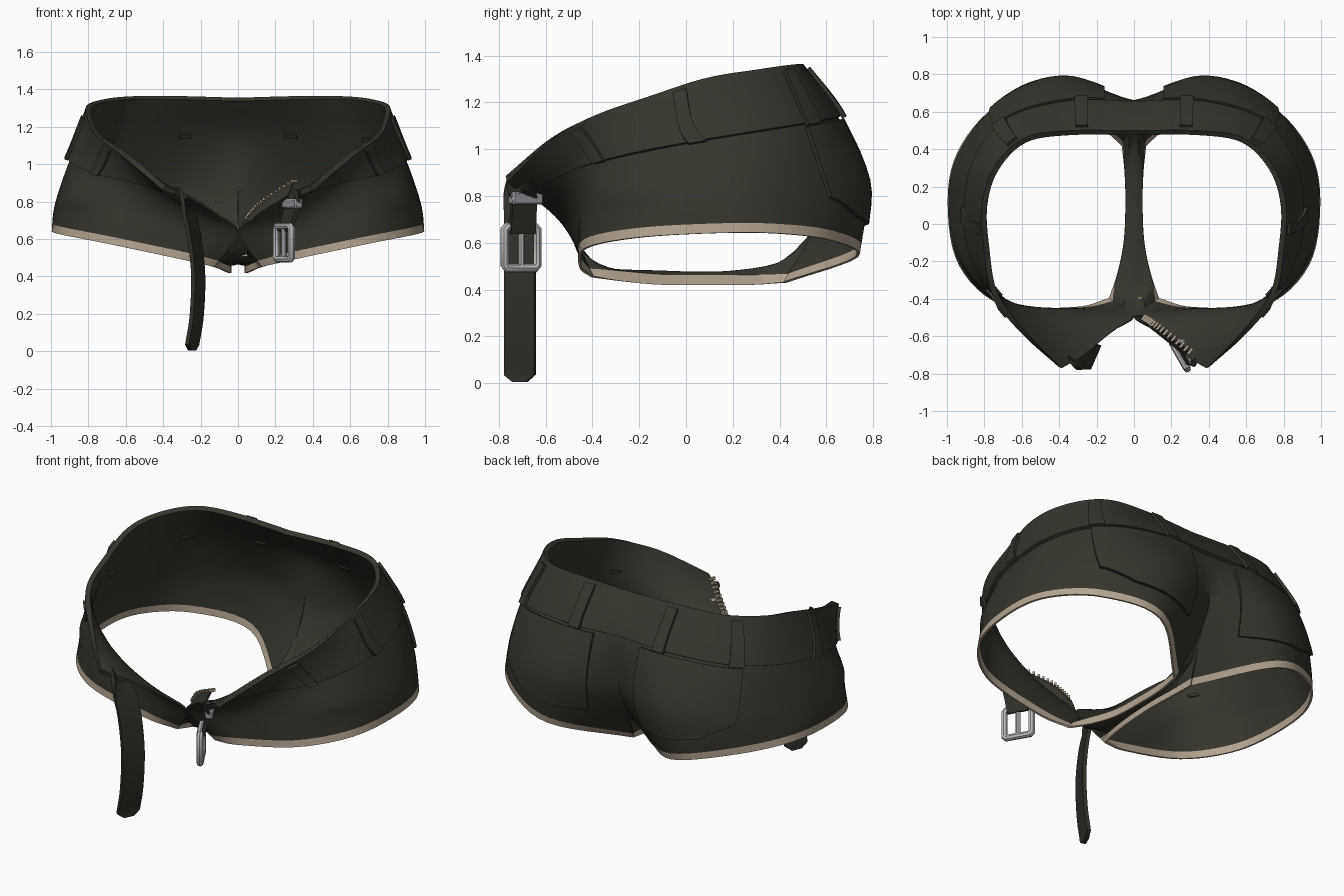
import bpy, bmesh, math
from mathutils import Vector, Matrix

cube = bpy.data.objects.get("Cube")
if cube:
    bpy.data.objects.remove(cube)


def material(name, r, g, b):
    m = bpy.data.materials.new(name)
    m.use_nodes = True
    m.diffuse_color = (r, g, b, 1)
    bsdf = m.node_tree.nodes["Principled BSDF"]
    bsdf.inputs["Base Color"].default_value = (r, g, b, 1)
    bsdf.inputs["Roughness"].default_value = 0.8
    return m


CLOTH = material("dark olive cloth", 0.036, 0.035, 0.026)
LEATHER = material("dark strap", 0.03, 0.03, 0.023)
HEM = material("tan frayed hem", 0.46, 0.375, 0.285)
STEEL = material("buckle steel", 0.5, 0.5, 0.5)
CLASP = material("clasp steel", 0.31, 0.31, 0.34)
HEM_WIDTH = 0.041


def spline(points, t):
    """Point on a smooth curve through the points, t counted in points."""
    pts = [Vector(p) for p in points]
    last = len(pts) - 1
    i = max(0, min(int(t), last - 1))
    f = t - i
    b, c = pts[i], pts[i + 1]
    a = pts[i - 1] if i > 0 else b * 2 - c
    d = pts[i + 2] if i + 2 <= last else c * 2 - b
    return b + f * 0.5 * (c - a + f * (2 * a - 5 * b + 4 * c - d + f * (3 * (b - c) + d - a)))


def span(a, b, n):
    return [a + (b - a) * i / n for i in range(n + 1)]


def finish(ob):
    """Apply modifiers and smooth, keeping sharp edges."""
    bpy.ops.object.select_all(action='DESELECT')
    ob.select_set(True)
    bpy.context.view_layer.objects.active = ob
    bpy.ops.object.convert(target='MESH')
    bpy.ops.object.shade_smooth_by_angle(angle=math.radians(40))
    return ob


def sheet(name, rows, mats, thick, mirror=True):
    """Cloth sheet from rows of points; a second material colours the last row."""
    bm = bmesh.new()
    grid = [[bm.verts.new(p) for p in row] for row in rows]
    for j in range(len(grid) - 1):
        for i in range(len(grid[j]) - 1):
            f = bm.faces.new((grid[j][i], grid[j + 1][i], grid[j + 1][i + 1], grid[j][i + 1]))
            if j == len(grid) - 2:
                f.material_index = len(mats) - 1
    me = bpy.data.meshes.new(name)
    bm.to_mesh(me)
    bm.free()
    for m in mats:
        me.materials.append(m)
    ob = bpy.data.objects.new(name, me)
    bpy.context.collection.objects.link(ob)
    if mirror:
        ob.modifiers.new("mirror", 'MIRROR')
    solid = ob.modifiers.new("thickness", 'SOLIDIFY')
    solid.thickness = thick
    solid.offset = 0
    return finish(ob)


# Horizontal guide lines of the left half, from the fly round to the back seam
waist = [(.39, -.77, .88), (.59, -.57, 1.05), (.735, -.37, 1.15), (.78, -.12, 1.23), (.79, .1, 1.3),
         (.73, .29, 1.33), (.58, .44, 1.35), (.34, .48, 1.35), (0, .48, 1.34)]
band_seam = [(.27, -.7, .83), (.5, -.52, .9), (.72, -.38, .94), (.84, -.2, .98), (.885, 0, 1.02),
             (.855, .3, 1.07), (.68, .54, 1.11), (.35, .64, 1.13), (0, .635, 1.14)]
hip = [(.11, -.57, .73), (.4, -.48, .77), (.72, -.4, .81), (.9, -.22, .83), (.95, .05, .85),
       (.92, .32, .87), (.72, .61, .88), (.37, .76, .88), (0, .65, .88)]
thigh = [(0, -.49, .63), (.3, -.46, .64), (.7, -.42, .7), (.92, -.2, .74), (.98, .1, .75),
         (.93, .36, .76), (.73, .63, .75), (.4, .76, .7), (0, .58, .7)]
leg_hem = [(.13, -.4, .455), (.32, -.45, .495), (.7, -.43, .575), (.93, -.22, .62), (.99, .1, .64),
           (.94, .38, .64), (.74, .62, .61), (.42, .73, .54), (.06, .42, .43)]
GUIDES = (waist, band_seam, hip, thigh, leg_hem)
END = len(waist) - 1
BOTTOM = len(GUIDES) - 1


def skin(u, v, lift=0.0):
    """Point of the garment; u runs front to back, v runs waist to hem."""
    def at(a, b):
        return spline([spline(g, a) for g in GUIDES], b)
    p = at(u, v)
    if lift:
        e = 0.02
        normal = (at(u, v + e) - at(u, v - e)).cross(at(u + e, v) - at(u - e, v))
        p = p + normal.normalized() * lift
    return p


def patch(name, us, vs, lift, thick, slant=0.0):
    rows = [[skin(u + slant * (v - 1), v, lift) for u in us] for v in vs]
    return sheet(name, rows, (CLOTH,), thick)


# Main body with an even frayed hem, and the waistband over it
around = span(0, END, 48)
hem_start = [BOTTOM - HEM_WIDTH / (spline(leg_hem, u) - spline(thigh, u)).length for u in around]
body = [[skin(u, h * k) for u, h in zip(around, hem_start)] for k in span(0, 1, 18)]
body.append([skin(u, BOTTOM) for u in around])
sheet("shorts_body", body, (CLOTH, HEM), 0.012)
patch("waistband", around, span(0, 1, 5), 0.014, 0.02)

# Crotch strip joining front and back; its hem hangs upright and meets the body at both ends
UP = Vector((0, 0, 1))
centre = [thigh[0], (0, -.4, .5), (0, -.1, .475), (0, .2, .475), (0, .44, .53), thigh[-1]]
inseam = [leg_hem[0], (.085, -.27, .435), (.05, -.1, .42), (.04, .1, .42), (.045, .28, .42), leg_hem[-1]]
steps = span(0, len(centre) - 1, 24)
edge = [spline(inseam, t) for t in steps]
middle_line = [spline(centre, t) for t in steps]
fold = []
for p, q, k in zip(edge, middle_line, span(-1, 1, 24)):
    fold.append(p + UP.lerp((q - p).normalized(), k ** 6) * HEM_WIDTH)
halfway = [a.lerp(b, .5) for a, b in zip(middle_line, fold)]
sheet("crotch_strip", [middle_line, halfway, fold, edge], (CLOTH, HEM), 0.012)


# Back pockets, the outer bottom corner cut off
def pocket_point(s, t):
    bottom = 2.65 + .45 * min(1, s * 3)
    return skin(5.8 + .1 * t + (1.75 - .1 * t) * s, 1.06 + t * (bottom - 1.06), 0.015)


sheet("back_pocket", [[pocket_point(s, t) for s in span(0, 1, 12)] for t in span(0, 1, 8)],
      (CLOTH,), 0.02)

# Belt loops with their stitched backs inside the band
for name, u, half, slant in (("front", 2.15, .12, .65), ("side", 4.15, .13, .75),
                             ("rear", 5.9, .13, .15), ("back", 7.2, .1, 0)):
    width = span(u - half, u + half, 3)
    patch(name + "_belt_loop", width, span(0.1, 1.05, 6), 0.03, 0.02, slant)
    patch(name + "_loop_tack", width, (0.86, 0.96), -0.009, 0.012, slant)

# Fly placket on the left side
fly = [thigh[0], hip[0], band_seam[0]]
zip_line = [(.04, -.49, .7), (.13, -.55, .8), (.3, -.68, .91)]
ts = span(0, 2, 10)
sheet("zip_placket", [[spline(g, t) for t in ts] for g in (fly, zip_line)], (CLOTH,), 0.01, False)


def boxes(name, items, mat, bevel):
    bm = bmesh.new()
    for place, size, turn in items:
        m = Matrix.Translation(place) @ Matrix.Rotation(turn, 4, 'Z') @ Matrix.Diagonal((*size, 1))
        bmesh.ops.create_cube(bm, size=1, matrix=m)
    me = bpy.data.meshes.new(name)
    bm.to_mesh(me)
    bm.free()
    me.materials.append(mat)
    ob = bpy.data.objects.new(name, me)
    bpy.context.collection.objects.link(ob)
    if bevel:
        ob.modifiers.new("bevel", 'BEVEL').width = bevel
    return finish(ob)


# Zip teeth and pull
teeth = [(spline(zip_line, t), (.013, .038, .016), -0.7) for t in span(0.15, 2, 15)]
boxes("zip_teeth", teeth, HEM, 0)
boxes("zip_pull", [((.035, -.4, .515), (.032, .016, .016), 0)], HEM, 0)


# Hanging belt ends, twisting from the flap to their own direction
def strap(name, path, flap, across, half, tip):
    rows = []
    for t in span(0, len(path) - 1, 20):
        p = spline(path, t)
        side = flap.lerp(across, min(1, t)).normalized() * half
        rows.append([p - side, p, p + side])
    if tip:
        end = spline(path, len(path) - 1) - UP * tip
        rows.append([end - across * half * .45, end, end + across * half * .45])
    return sheet(name, rows, (LEATHER,), 0.022, False)


right_dir = Vector((.4, .92, 0))
left_dir = Vector((-.5, .87, 0))
strap("long_belt_end", [(-.36, -.71, .87), (-.26, -.71, .72), (-.215, -.71, .45),
                        (-.22, -.71, .2), (-.245, -.71, .035)],
      Vector((-.67, .74, 0)), right_dir, .07, .03)
strap("buckle_belt_end", [(.35, -.71, .86), (.295, -.695, .78), (.25, -.7, .64)],
      Vector((.67, .74, 0)), left_dir, .06, 0)

# Clasp around the buckle strap
turn = math.atan2(left_dir.y, left_dir.x)
boxes("strap_clasp", [((.29, -.685, .79), (.15, .05, .055), turn)], CLASP, .008)


# Buckle frame and prong
def tube(name, points, radius, cyclic):
    cu = bpy.data.curves.new(name, 'CURVE')
    cu.dimensions = '3D'
    cu.bevel_depth = radius
    cu.bevel_resolution = 2
    cu.use_fill_caps = True
    s = cu.splines.new('POLY')
    s.points.add(len(points) - 1)
    for sp, p in zip(s.points, points):
        sp.co = (*p, 1)
    s.use_cyclic_u = cyclic
    cu.materials.append(STEEL)
    ob = bpy.data.objects.new(name, cu)
    bpy.context.collection.objects.link(ob)
    return finish(ob)


middle = Vector((.245, -.705, .58))
corners = [(-1, .85), (-.85, 1), (.85, 1), (1, .85), (1, -.85), (.85, -1), (-.85, -1), (-1, -.85)]
tube("buckle_frame", [middle + left_dir * a * .08 + UP * b * .088 for a, b in corners], .02, True)
tube("buckle_prong", [middle + UP * .1, middle - UP * .1], .014, False)
